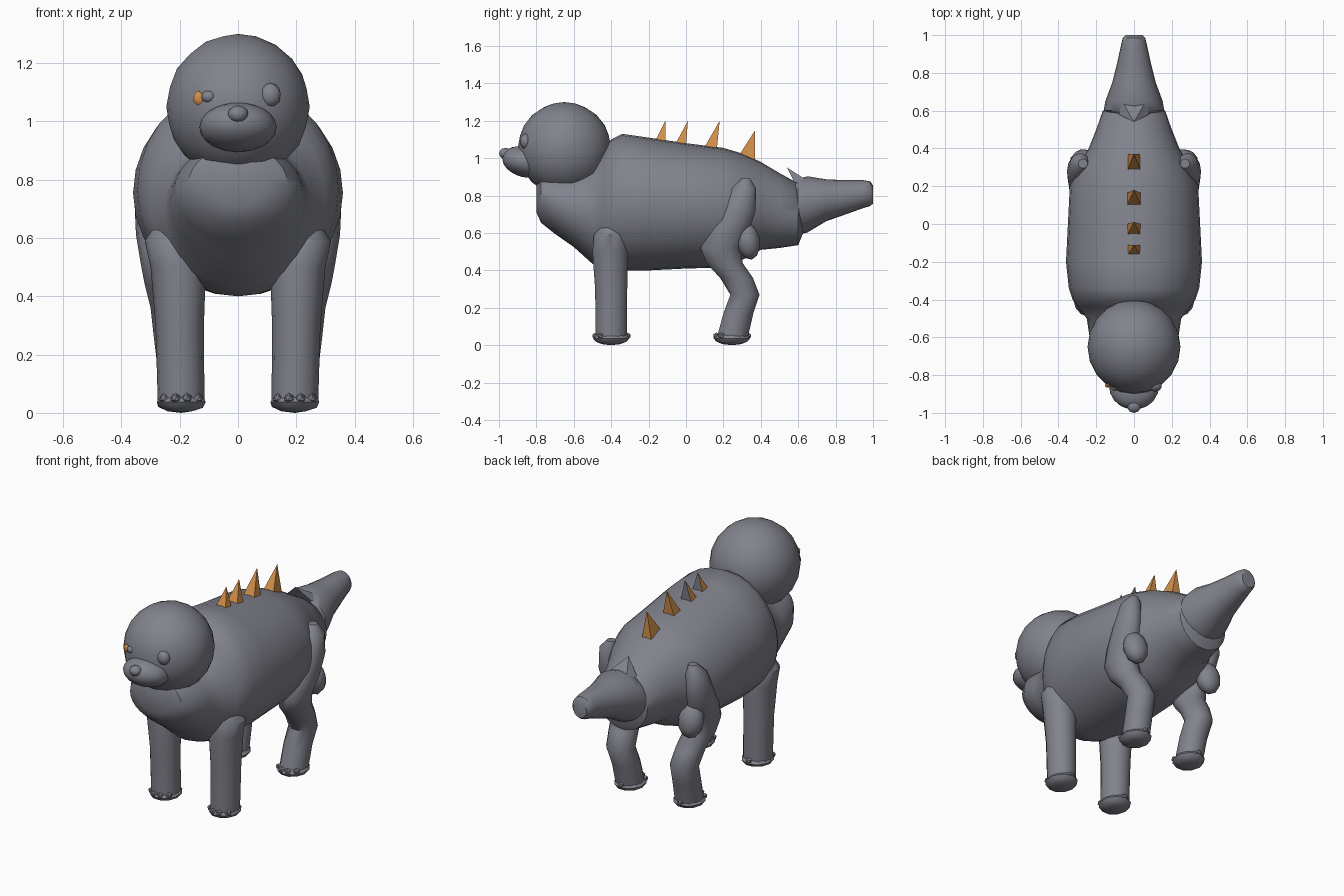
import bpy, bmesh, math
from mathutils import Vector, Matrix

cube = bpy.data.objects.get("Cube")
if cube:
    bpy.data.objects.remove(cube, do_unlink=True)


def material(name, rgb):
    m = bpy.data.materials.new(name)
    m.use_nodes = True
    colour = (*rgb, 1.0)
    m.diffuse_color = colour
    m.node_tree.nodes["Principled BSDF"].inputs["Base Color"].default_value = colour
    return m


GREY = material("slate grey", (0.22, 0.225, 0.26))
ORANGE = material("warm orange", (0.65, 0.28, 0.07))
X, Y, Z = Vector((1, 0, 0)), Vector((0, 1, 0)), Vector((0, 0, 1))


def finish(name, bm, mats, smooth=True):
    bmesh.ops.recalc_face_normals(bm, faces=bm.faces)
    mesh = bpy.data.meshes.new(name)
    bm.to_mesh(mesh)
    bm.free()
    for m in mats:
        mesh.materials.append(m)
    if smooth:
        for p in mesh.polygons:
            p.use_smooth = True
        mesh.set_sharp_from_angle(angle=math.radians(40))
    ob = bpy.data.objects.new(name, mesh)
    bpy.context.scene.collection.objects.link(ob)
    return ob


def loft(name, rings, a, b, sides=20):
    """Skin a row of ellipses: each ring is (centre, radius along a, radius along b)."""
    bm = bmesh.new()
    loops = []
    for centre, ra, rb in rings:
        loops.append([bm.verts.new(Vector(centre)
                      + a * ra * math.cos(math.tau * i / sides)
                      + b * rb * math.sin(math.tau * i / sides)) for i in range(sides)])
    for low, high in zip(loops, loops[1:]):
        for i in range(sides):
            j = (i + 1) % sides
            bm.faces.new((low[i], low[j], high[j], high[i]))
    bm.faces.new(loops[0])
    bm.faces.new(loops[-1])
    return finish(name, bm, [GREY])


def ball(name, centre, radii, mat=GREY, detail=3, tilt=0.0):
    bm = bmesh.new()
    bmesh.ops.create_icosphere(
        bm, subdivisions=detail, radius=1,
        matrix=Matrix.Translation(centre) @ Matrix.Rotation(tilt, 4, "X")
        @ Matrix.Diagonal((*radii, 1)))
    return finish(name, bm, [mat])


def spike(name, y0, y1, z0, z1, tip, half, mats, grey_back=False):
    """Four-sided thorn leaning back, with its base sunk in the back."""
    bm = bmesh.new()
    base = [bm.verts.new(p) for p in
            ((-half, y0, z0), (half, y0, z0), (half, y1, z1), (-half, y1, z1))]
    top = bm.verts.new((0, *tip))
    bm.faces.new(base)
    for i in range(4):
        f = bm.faces.new((base[i], base[(i + 1) % 4], top))
        if grey_back and i == 2:
            f.material_index = 1
    return finish(name, bm, mats, smooth=False)


# Body: y, centre height, half width, half height
body = [(-.80, .79, .09, .08), (-.775, .785, .17, .13), (-.70, .76, .22, .165),
        (-.60, .725, .235, .2), (-.50, .70, .25, .265), (-.44, .73, .30, .32),
        (-.40, .75, .325, .35), (-.34, .765, .345, .365), (-.20, .755, .36, .355),
        (0, .745, .35, .335), (.20, .735, .34, .32), (.30, .74, .30, .285),
        (.40, .745, .24, .235), (.50, .72, .20, .20), (.60, .70, .165, .165),
        (.63, .71, .11, .10)]
loft("body", [((0, y, z), w, h) for y, z, w, h in body], X, Z, 28)

# Tail with a raised collar
tail = [(.585, .74, .135, .14), (.60, .74, .16, .15), (.65, .753, .152, .15),
        (.75, .775, .115, .112), (.85, .79, .09, .092), (.95, .808, .068, .074),
        (.985, .81, .06, .066), (1.0, .805, .045, .048)]
loft("tail", [((0, y, z), w, h) for y, z, w, h in tail], X, Z)
spike("tail_collar_thorn", .58, .68, .87, .86, (.54, .95), .08, [GREY])

# Head
ball("head", (0, -.65, 1.05), (.246, .25, .25))
ball("muzzle", (0, -.86, .98), (.132, .125, .082), tilt=-.25)
ball("nose", (0, -.965, 1.025), (.036, .035, .03), detail=2)
ball("left_eye", (.11, -.858, 1.09), (.038, .03, .042), detail=2)
ball("right_eye", (-.10, -.862, 1.085), (.026, .022, .022), detail=2)
ball("right_eye_patch", (-.136, -.855, 1.08), (.02, .014, .026), ORANGE, 1)

# Spikes along the back
spikes = [(-.17, -.11, 1.08, 1.08, (-.11, 1.2)), (-.06, .0, 1.07, 1.07, (.01, 1.2)),
          (.10, .165, 1.06, 1.05, (.18, 1.2)), (.28, .37, 1.01, .96, (.37, 1.15))]
for n, s in enumerate(spikes):
    spike(f"back_spike_{n + 1}", *s, .036, [ORANGE, GREY], grey_back=n < 2)

# Legs: x, y, z, half width, half depth
front_leg = [(.195, -.40, .03, .08, .085), (.20, -.40, .30, .083, .088),
             (.205, -.405, .50, .095, .098), (.22, -.405, .59, .10, .09),
             (.23, -.405, .65, .05, .05)]
hind_leg = [(.195, .245, .03, .078, .085), (.20, .28, .17, .078, .082),
            (.21, .315, .27, .08, .08), (.22, .27, .36, .08, .09),
            (.235, .205, .44, .085, .10), (.25, .185, .52, .085, .11),
            (.27, .23, .61, .08, .11), (.285, .28, .72, .07, .095),
            (.285, .31, .84, .055, .065), (.27, .32, .89, .025, .025)]
for side, s in (("left", 1), ("right", -1)):
    for part, rows in (("front", front_leg), ("hind", hind_leg)):
        loft(f"{side}_{part}_leg", [((s * x, y, z), w, d) for x, y, z, w, d in rows], X, Y, 14)
        px, py = s * rows[0][0], rows[0][1]
        ball(f"{side}_{part}_paw", (px, py, .037), (.088, .098, .037), detail=2)
        # Toes around the front of the paw and a dewclaw behind
        for n, deg in enumerate((-140, -105, -75, -40, 90)):
            a = math.radians(deg)
            ball(f"{side}_{part}_toe_{n + 1}",
                 (px + .075 * math.cos(a), py + .085 * math.sin(a), .05),
                 (.019, .02, .018), detail=1)
    ball(f"{side}_thigh_muscle", (s * .265, .33, .56), (.075, .065, .105), detail=2, tilt=.2)
